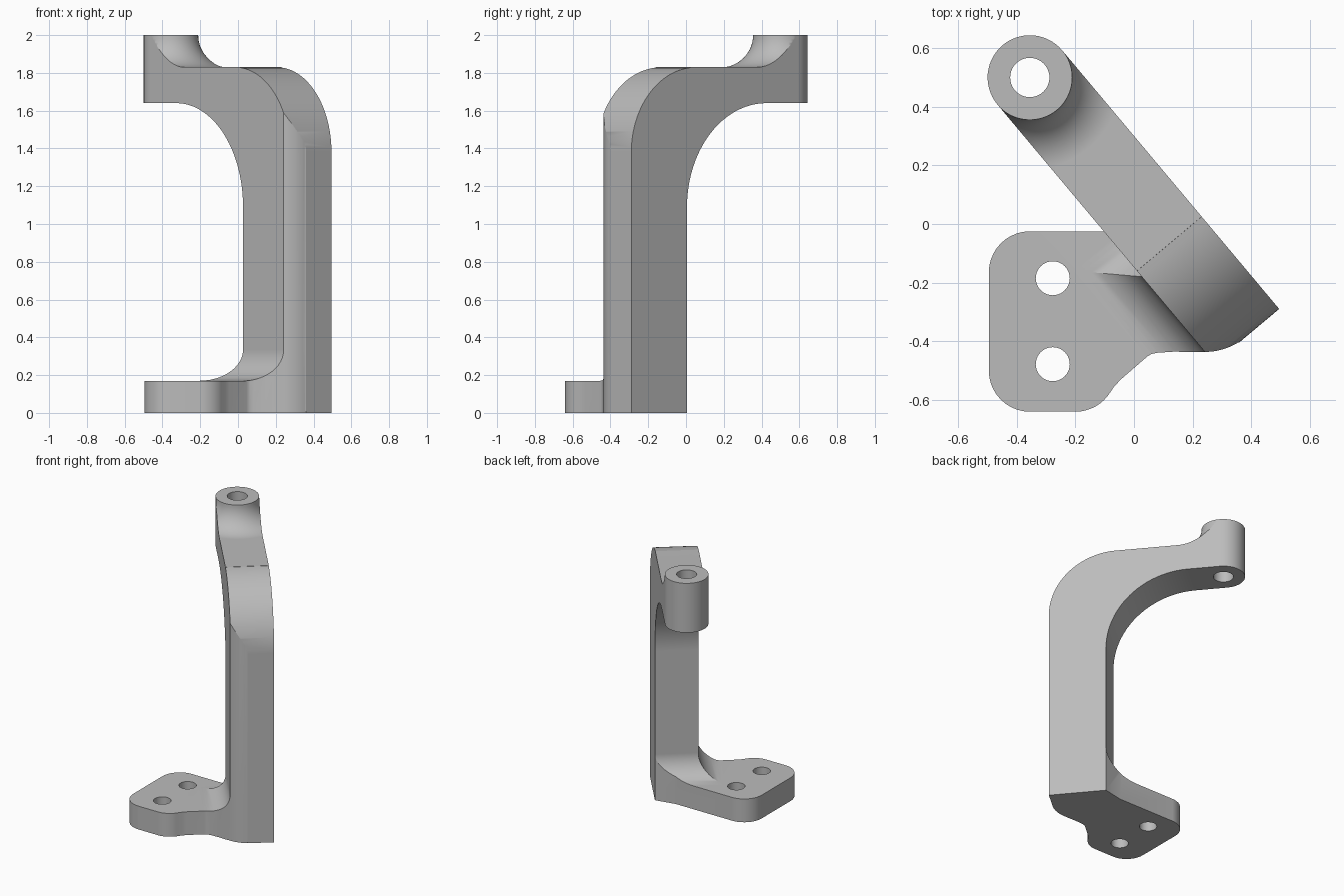
import bpy
import bmesh
from math import sin, cos, radians
from mathutils import Vector

if "Cube" in bpy.data.objects:
    bpy.data.objects.remove(bpy.data.objects["Cube"], do_unlink=True)

grey = bpy.data.materials.new("plain grey")
grey.use_nodes = True
grey.diffuse_color = (0.5, 0.5, 0.5, 1)
grey.node_tree.nodes["Principled BSDF"].inputs["Base Color"].default_value = (0.5, 0.5, 0.5, 1)

# Arm frame: u runs along the arm, n across it
TURN = radians(-50)
LEFT, RIGHT = -0.095, 0.193
MID, HALF = 0.049, 0.144
INNER, OUTER = 0.155, 0.54
BOSS_U = -0.611
SEAM = 0.335
PLATE = 0.17


def plan(u, n, z=0.0):
    return Vector((u * cos(TURN) - n * sin(TURN), u * sin(TURN) + n * cos(TURN), z))


def arc(cx, cy, r, start, end, steps):
    angles = [radians(start + (end - start) * i / steps) for i in range(steps + 1)]
    return [(cx + r * cos(a), cy + r * sin(a)) for a in angles]


def make(name, bm):
    bmesh.ops.recalc_face_normals(bm, faces=bm.faces)
    mesh = bpy.data.meshes.new(name)
    bm.to_mesh(mesh)
    bm.free()
    mesh.materials.append(grey)
    obj = bpy.data.objects.new(name, mesh)
    bpy.context.collection.objects.link(obj)
    return obj


def prism(name, points, direction):
    bm = bmesh.new()
    face = bm.faces.new([bm.verts.new(p) for p in points])
    new = bmesh.ops.extrude_face_region(bm, geom=[face], use_keep_orig=True)["geom"]
    verts = [v for v in new if isinstance(v, bmesh.types.BMVert)]
    bmesh.ops.translate(bm, verts=verts, vec=direction)
    return make(name, bm)


def boolean(obj, tool, operation):
    tool.hide_render = True
    mod = obj.modifiers.new("shape", 'BOOLEAN')
    mod.operation = operation
    mod.solver = 'EXACT'
    mod.object = tool
    select(obj)
    bpy.ops.object.modifier_apply(modifier=mod.name)
    bpy.data.objects.remove(tool, do_unlink=True)


def select(*objs):
    bpy.ops.object.select_all(action='DESELECT')
    for o in objs:
        o.select_set(True)
    bpy.context.view_layer.objects.active = objs[0]


def drill(obj, x, y, r, z, depth):
    pts = [Vector((px, py, z)) for px, py in arc(x, y, r, 0, 360, 40)[:-1]]
    boolean(obj, prism("drill", pts, Vector((0, 0, depth))), 'DIFFERENCE')


def open_seam(obj):
    bm = bmesh.new()
    bm.from_mesh(obj.data)
    caps = [f for f in bm.faces if all(abs(v.co.z - SEAM) < 1e-4 for v in f.verts)]
    bmesh.ops.delete(bm, geom=caps, context='FACES')
    bm.to_mesh(obj.data)
    bm.free()


# Rounded nose shared by the column and the foot
nose = arc(OUTER - 0.215, 0.0435, 0.215, -8, -40.1, 8)

# Arm: side profile extruded across, then trimmed to its plan outline
profile = [(-0.9, 1.64)] + arc(-0.395, 1.09, 0.55, 90, 0, 24)
profile += [(INNER, SEAM), (OUTER, SEAM)] + arc(0.09, 1.38, 0.45, 0, 85, 24)
profile += [(0.09, 2.0), (-0.9, 2.0)]
arm = prism("bracket", [plan(u, -0.4, z) for u, z in profile], plan(0, 0.9))
outline = arc(BOSS_U, MID, HALF, 90, 270, 28) + nose[::-1]
outline += [(0.56, 0.05), (0.6, 0.06), (0.6, RIGHT)]
boolean(arm, prism("arm outline", [plan(u, n) for u, n in outline], Vector((0, 0, 2.5))), 'INTERSECT')

# Round fillet between the boss and the top of the arm
core, fillet = HALF + 0.0005, 0.17
ring = [(core, 2.2)] + arc(core + fillet, 2.0, fillet, 180, 270, 14) + [(1.5, 1.83), (1.5, 2.2)]
boss = plan(BOSS_U, MID)
bm = bmesh.new()
face = bm.faces.new([bm.verts.new(boss + Vector((r, 0, z))) for r, z in ring])
edges = list(face.edges)
bmesh.ops.delete(bm, geom=[face], context='FACES_ONLY')
bmesh.ops.spin(bm, geom=edges + list(bm.verts), cent=boss, axis=(0, 0, 1),
               angle=radians(360), steps=64, use_merge=False)
bmesh.ops.remove_doubles(bm, verts=bm.verts, dist=1e-5)
boolean(arm, make("boss fillet", bm), 'DIFFERENCE')
drill(arm, boss.x, boss.y, 0.067, 1.5, 0.8)

# Foot: plate rising into the column with a mitred fillet
rise = SEAM - PLATE
levels = [(2.0, -0.1), (2.0, PLATE)]
levels += [(x + rise, z) for x, z in arc(0, SEAM, -rise, 90, 0, 12)]
bm = bmesh.new()
rings = []
for off, z in levels:
    lo_u, hi_u = INNER - off, 0.8 + off
    lo_n, hi_n = LEFT - off, 0.3 + off
    corners = [(lo_u, lo_n), (hi_u, lo_n), (hi_u, hi_n), (lo_u, hi_n)]
    rings.append([bm.verts.new(plan(u, n, z)) for u, n in corners])
for a, b in zip(rings, rings[1:]):
    for i in range(4):
        j = (i + 1) % 4
        bm.faces.new((a[i], a[j], b[j], b[i]))
bm.faces.new(rings[0])
bm.faces.new(rings[-1])
foot = make("foot", bm)

edge = [(0.1, -0.025)]
edge += arc(-0.355, -0.165, 0.14, 90, 180, 10)
edge += arc(-0.355, -0.5, 0.14, 180, 270, 10)
edge += arc(-0.2, -0.5, 0.14, 270, 322, 7)
edge += [(-0.068, -0.555), (-0.045, -0.53), (0.045, -0.452), (0.06, -0.443),
         (0.08, -0.439), (0.14, -0.435), (0.19, -0.437)]
points = [Vector((x, y, 0)) for x, y in edge]
points += [plan(u, n) for u, n in nose[::-1] + [(OUTER, 0.016), (OUTER, RIGHT), (INNER, RIGHT)]]
boolean(foot, prism("foot outline", points, Vector((0, 0, 1))), 'INTERSECT')
for y in (-0.185, -0.478):
    drill(foot, -0.277, y, 0.058, -0.2, 0.6)

# Weld the arm and foot into one body
for part in (arm, foot):
    open_seam(part)
select(arm, foot)
bpy.ops.object.join()
bm = bmesh.new()
bm.from_mesh(arm.data)
seam = [v for v in bm.verts if abs(v.co.z - SEAM) < 1e-3]
bmesh.ops.remove_doubles(bm, verts=seam, dist=0.003)
bmesh.ops.recalc_face_normals(bm, faces=bm.faces)
bm.to_mesh(arm.data)
bm.free()
select(arm)
bpy.ops.object.shade_smooth_by_angle(angle=radians(25))
weighted = arm.modifiers.new("even shading", 'WEIGHTED_NORMAL')
weighted.keep_sharp = True
